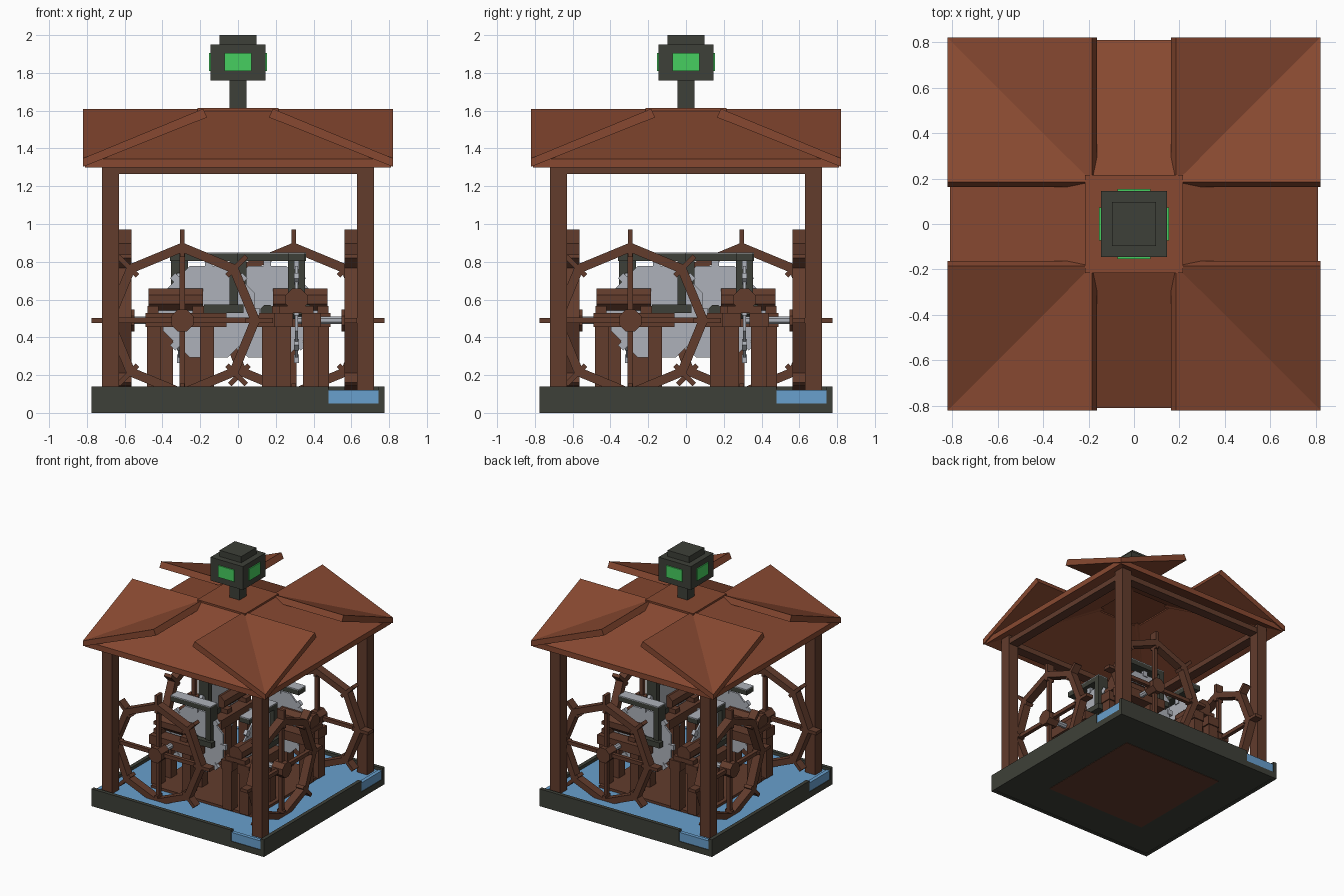
import bpy, bmesh, math
from mathutils import Matrix, Vector

old = bpy.data.objects.get("Cube")
if old:
    bpy.data.objects.remove(old, do_unlink=True)


def material(name, rgb):
    m = bpy.data.materials.new(name)
    m.use_nodes = True
    col = tuple((c / 255) ** 2.2 for c in rgb) + (1,)
    m.diffuse_color = col
    m.node_tree.nodes["Principled BSDF"].inputs["Base Color"].default_value = col
    return m


WOOD = material("dark wood", (98, 62, 48))
ROOF = material("roof red wood", (134, 74, 52))
STONE = material("dark stone", (64, 66, 59))
WATER = material("water blue", (104, 158, 204))
METAL = material("grey metal", (172, 176, 184))
GREEN = material("lantern green", (72, 206, 96))


def finish(bm, name, mat, four):
    """Store the mesh; four=True repeats it around the centre."""
    bmesh.ops.recalc_face_normals(bm, faces=bm.faces)
    me = bpy.data.meshes.new(name)
    bm.to_mesh(me)
    bm.free()
    me.materials.append(mat)
    sides = ("front", "right", "back", "left") if four else ("",)
    for i, side in enumerate(sides):
        ob = bpy.data.objects.new((side + "_" + name).strip("_"), me)
        ob.rotation_euler.z = i * math.pi / 2
        bpy.context.collection.objects.link(ob)


def add_box(bm, xs, ys, zs, mx=Matrix()):
    lo, hi = zip(xs, ys, zs)
    lo, hi = Vector(lo), Vector(hi)
    size = Matrix.Diagonal((*(hi - lo), 1))
    bmesh.ops.create_cube(bm, size=1, matrix=mx @ Matrix.Translation((lo + hi) / 2) @ size)


def box(name, xs, ys, zs, mat, four=False):
    bm = bmesh.new()
    add_box(bm, xs, ys, zs)
    finish(bm, name, mat, four)


def square(name, half, zs, mat):
    box(name, (-half, half), (-half, half), zs, mat)


def add_prism(bm, n, r, depth, mx):
    bmesh.ops.create_cone(bm, cap_ends=True, segments=n, radius1=r, radius2=r, depth=depth,
                          matrix=mx @ Matrix.Rotation(math.pi / n, 4, "Z"))


def add_ring(bm, profile, n, mx):
    """Sweep a closed (radius, height) profile around n corners."""
    loops = []
    for i in range(n):
        a = math.tau * i / n
        loops.append([bm.verts.new(mx @ Vector((r * math.cos(a), r * math.sin(a), z)))
                      for r, z in profile])
    k = len(profile)
    for i in range(n):
        p, q = loops[i], loops[(i + 1) % n]
        for j in range(k):
            bm.faces.new((p[j], q[j], q[(j + 1) % k], p[(j + 1) % k]))


FACE = Matrix.Rotation(math.pi / 2, 4, "X")      # turns a z axis to the front


def spin(i, n):
    return Matrix.Rotation(math.tau * i / n, 4, "Y")


# Base: walls with a spillway at one end of each side, water, floor
square("base_floor", 0.75, (0.003, 0.04), STONE)
square("inner_floor", 0.46, (0, 0.135), WOOD)
square("water", 0.747, (0.04, 0.115), WATER)
box("base_wall", (-0.775, 0.48), (-0.775, -0.745), (0, 0.14), STONE, True)
box("spillway_sill", (0.48, 0.745), (-0.775, -0.745), (0, 0.05), STONE, True)
box("spillway_water", (0.48, 0.745), (-0.77, -0.74), (0.05, 0.12), WATER, True)

# Timber frame
box("corner_post", (0.63, 0.72), (-0.72, -0.63), (0.04, 1.34), WOOD, True)
box("top_beam", (-0.63, 0.63), (-0.715, -0.635), (1.265, 1.31), WOOD, True)

# Hipped roof shell
R2 = math.sqrt(2)
bm = bmesh.new()
add_ring(bm, [(0.81 * R2, 1.30), (0.81 * R2, 1.345), (0.2 * R2, 1.605), (0.2 * R2, 1.56)],
         4, Matrix.Rotation(math.pi / 4, 4, "Z"))
finish(bm, "main_roof", ROOF, False)
square("roof_cap", 0.215, (1.57, 1.613), ROOF)

# Upturned corner flaps, folded along the diagonal
bm = bmesh.new()
top, low = [], []
for layer, inner, drop in ((top, 0.185, 0), (low, 0.163, 0.045)):
    for x, y, z in ((0.82, 0.82, 1.348), (inner, 0.82, 1.61), (inner, inner, 1.61), (0.82, inner, 1.61)):
        layer.append(bm.verts.new((x, -y, z - drop)))
for s in (top, low):
    bm.faces.new((s[0], s[1], s[2]))
    bm.faces.new((s[0], s[2], s[3]))
for i in range(4):
    j = (i + 1) % 4
    bm.faces.new((top[i], top[j], low[j], low[i]))
finish(bm, "roof_flap", ROOF, True)

# Lantern on the roof
square("lantern_stem", 0.045, (1.6, 1.77), STONE)
square("lantern_body", 0.145, (1.76, 1.95), STONE)
square("lantern_top", 0.097, (1.95, 2.0), STONE)
box("lantern_window", (-0.072, 0.072), (-0.154, -0.145), (1.81, 1.905), GREEN, True)

# Water wheel: octagonal rim, cross spokes, paddles and hub
HUB = Matrix.Translation((-0.295, -0.597, 0.49))
W = 0.033
bm = bmesh.new()
add_ring(bm, [(0.36, -W), (0.412, -W), (0.412, W), (0.36, W)], 8, HUB @ FACE)
finish(bm, "wheel_rim", WOOD, True)
bm = bmesh.new()
for i in range(8):
    add_box(bm, (-0.013, 0.013), (-W, W), (0.335, 0.48), HUB @ spin(i, 8))
finish(bm, "wheel_paddles", WOOD, True)
bm = bmesh.new()
for i in range(4):
    add_box(bm, (-0.015, 0.015), (-0.015, 0.015), (0, 0.38), HUB @ spin(i, 4))
add_prism(bm, 8, 0.063, 0.1, HUB @ FACE)
finish(bm, "wheel_spokes_and_hub", WOOD, True)
bm = bmesh.new()
add_prism(bm, 8, 0.022, 0.28, HUB @ Matrix.Translation((0, 0.14, 0)) @ FACE)
finish(bm, "wheel_axle", METAL, True)

# Saw table: two rails with a slot for the blade, on legs
for name, ys, shift in (("outer", (-0.44, -0.335), 0), ("inner", (-0.29, -0.19), 0)):
    bm = bmesh.new()
    add_box(bm, (-0.49, -0.06), ys, (0.455, 0.53))
    for x in (-0.445, -0.165):
        add_box(bm, (x - 0.037, x + 0.037), (ys[0] + 0.01, ys[1] - 0.01), (0.13, 0.46))
    finish(bm, name + "_saw_table", WOOD, True)

# Log on the table with two clamping boards
bm = bmesh.new()
add_prism(bm, 8, 0.062, 0.29,
          Matrix.Translation((-0.33, -0.31, 0.6)) @ Matrix.Rotation(math.pi / 2, 4, "Y"))
finish(bm, "log", WOOD, True)
bm = bmesh.new()
for x in (-0.45, -0.21):
    add_box(bm, (x - 0.03, x + 0.03), (-0.4, -0.22), (0.53, 0.565))
finish(bm, "log_rests", WOOD, True)

# Octagonal saw blade with teeth
HEART = Matrix.Translation((-0.155, -0.31, 0.535))
bm = bmesh.new()
add_prism(bm, 8, 0.262, 0.014, HEART @ FACE)
for i in range(8):
    add_box(bm, (-0.02, 0.02), (-0.014, 0.014), (0.225, 0.27), HEART @ spin(i, 8))
finish(bm, "saw_blade", METAL, True)
bm = bmesh.new()
add_prism(bm, 8, 0.04, 0.06, HEART @ FACE)
finish(bm, "saw_hub", STONE, True)

# Overhanging saw frame
bm = bmesh.new()
add_box(bm, (-0.36, 0), (-0.355, -0.265), (0.805, 0.843))
add_box(bm, (-0.045, 0), (-0.355, -0.265), (0.53, 0.81))
add_box(bm, (-0.18, 0.03), (-0.38, -0.335), (0.53, 0.575))
finish(bm, "saw_frame", STONE, True)
box("saw_frame_plate", (-0.36, 0), (-0.355, -0.265), (0.843, 0.85), METAL, True)
